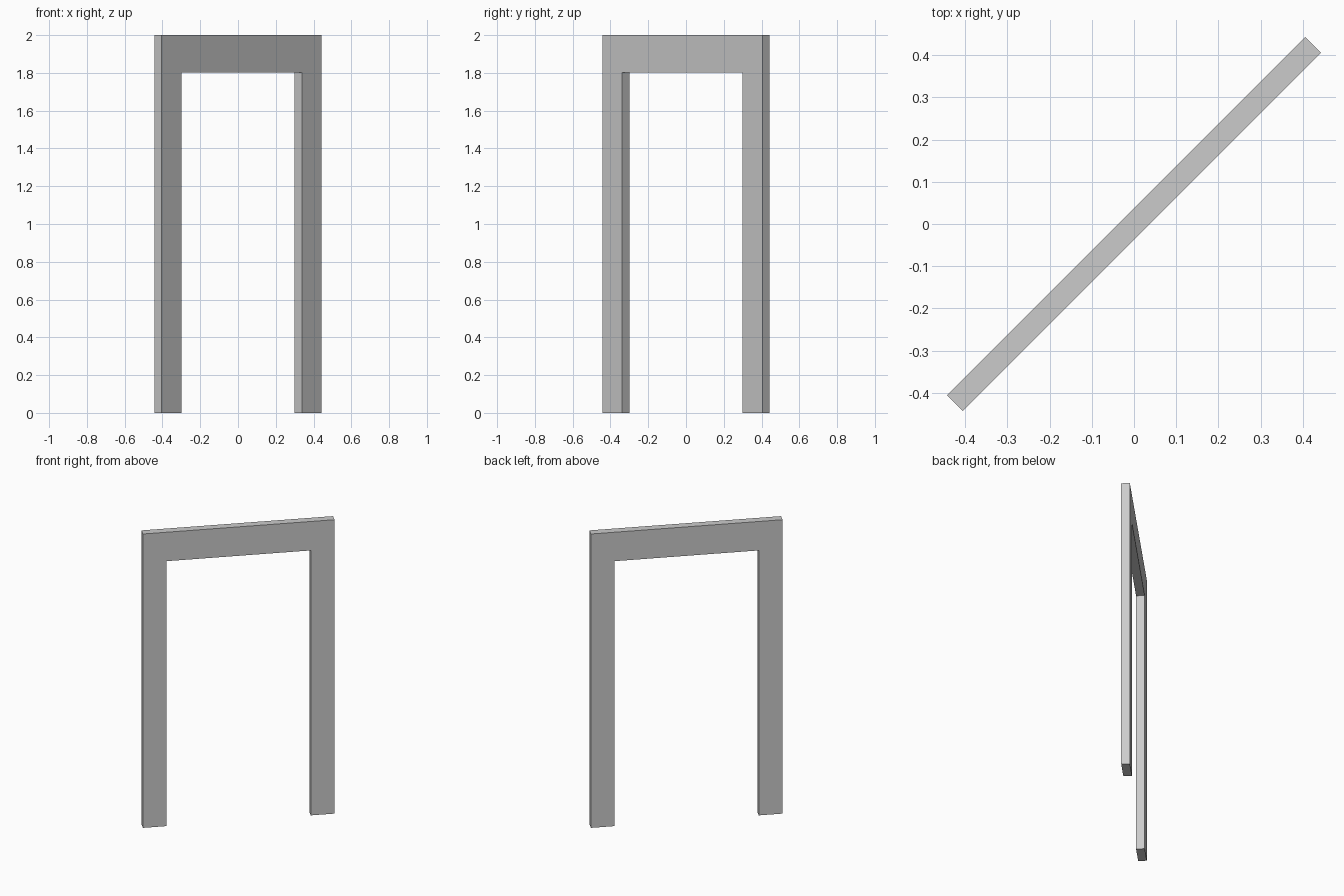
import bpy, bmesh
from math import radians
from mathutils import Matrix

if "Cube" in bpy.data.objects:
    bpy.data.objects.remove(bpy.data.objects["Cube"])

HALF, INNER, HEIGHT, OPENING, DEPTH = 0.6, 0.451, 2.0, 1.803, 0.053

# Door frame: one U-shaped profile in the XZ plane, extruded to its depth
profile = [(-HALF, 0), (-INNER, 0), (-INNER, OPENING), (INNER, OPENING),
           (INNER, 0), (HALF, 0), (HALF, HEIGHT), (-HALF, HEIGHT)]
bm = bmesh.new()
face = bm.faces.new([bm.verts.new((x, -DEPTH / 2, z)) for x, z in profile])
result = bmesh.ops.extrude_face_region(bm, geom=[face])
moved = [v for v in result["geom"] if isinstance(v, bmesh.types.BMVert)]
bmesh.ops.translate(bm, verts=moved, vec=(0, DEPTH, 0))

# Turn the frame diagonally
bmesh.ops.rotate(bm, verts=bm.verts, cent=(0, 0, 0),
                 matrix=Matrix.Rotation(radians(45), 3, 'Z'))
bmesh.ops.recalc_face_normals(bm, faces=bm.faces)

mesh = bpy.data.meshes.new("door_frame")
bm.to_mesh(mesh)
bm.free()
bpy.context.collection.objects.link(bpy.data.objects.new("door_frame", mesh))
